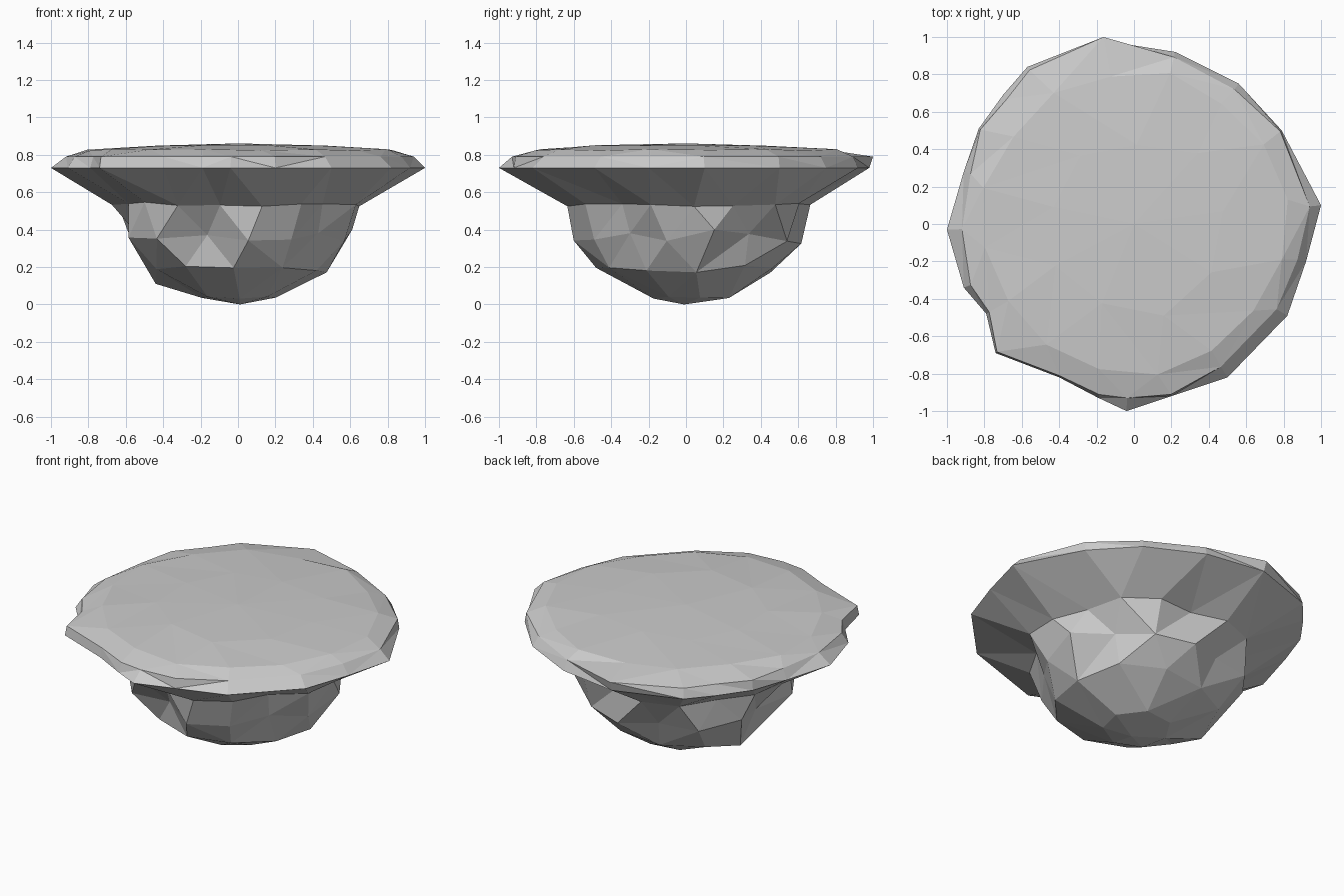
import bpy, bmesh, math, random

if "Cube" in bpy.data.objects:
    bpy.data.objects.remove(bpy.data.objects["Cube"])

random.seed(11)

# Outline of the island rim, seen from above
rim = [(1, .1), (.79, .5), (.56, .75), (.22, .92), (-.16, .98), (-.57, .84),
       (-.70, .69), (-.83, .51), (-.91, .28), (-1, -.03), (-.91, -.34),
       (-.79, -.48), (-.74, -.69), (-.40, -.82), (-.19, -.93), (-.04, -1),
       (.2, -.92), (.5, -.82), (.82, -.49), (.92, -.2)]
# Scale of the bevelled upper lip at each rim point
lip = [.94, .99, .96, .97, 1.02, .98, .97, .99, .96, .92,
       .96, .98, .99, .99, .98, .93, .99, .93, .93, .95]

bm = bmesh.new()


def loop(points):
    return [bm.verts.new(p) for p in points]


def round_ring(n, r, z, jr=0, jz=0, turn=0, cx=0, cy=0, notch=0):
    """Jittered ring; every third point is pushed in by notch."""
    pts = []
    for i in range(n):
        a = math.tau * (i + turn) / n
        k = r * (1 + random.uniform(-jr, jr)) - (notch if i % 3 == 1 else 0)
        pts.append((cx + k * math.cos(a), cy + k * math.sin(a),
                    z + random.uniform(-jz, jz)))
    return loop(pts)


def ang(v):
    return math.atan2(v.co.y, v.co.x) % math.tau


def bridge(lower, upper):
    """Zip two rings of different counts with triangles, by angle."""
    A, B = sorted(lower, key=ang), sorted(upper, key=ang)
    i = j = 0
    while i < len(A) or j < len(B):
        a, b = A[i % len(A)], B[j % len(B)]
        na = ang(A[(i + 1) % len(A)]) + (math.tau if i + 1 >= len(A) else 0)
        nb = ang(B[(j + 1) % len(B)]) + (math.tau if j + 1 >= len(B) else 0)
        if j >= len(B) or (i < len(A) and na <= nb):
            i += 1
            bm.faces.new((a, A[i % len(A)], b))
        else:
            j += 1
            bm.faces.new((a, B[j % len(B)], b))


def cap(ring, tip):
    v = bm.verts.new(tip)
    R = sorted(ring, key=ang)
    for i in range(len(R)):
        bm.faces.new((R[i], R[(i + 1) % len(R)], v))


# Rocky underside, from the bottom upward
foot = round_ring(7, .21, .035, .1, .01, .3, 0, .02)
belly = round_ring(11, .48, .19, .04, .02, .2, -.01, 0)
belly[5].co = (-.44, belly[5].co.y, .11)
waist = round_ring(15, .61, .36, .04, .04, .5, -.01, .02, .09)
neck = round_ring(18, .68, .535, .04, .012, .1, -.01, .02, .08)

# Wide rim, lip and gently domed ground
edge = loop([(x, y, .73) for x, y in rim])
upper = loop([(x * k, y * k, .79) for (x, y), k in zip(rim, lip)])
ground = round_ring(16, .81, .826, .03, .006, .4)
crown = round_ring(9, .47, .85, .1, .003, .2)

cap(foot, (.01, -.01, 0))
rings = [foot, belly, waist, neck, edge, upper, ground, crown]
for lo, hi in zip(rings, rings[1:]):
    bridge(lo, hi)
cap(crown, (0, 0, .861))

bmesh.ops.recalc_face_normals(bm, faces=bm.faces)
mesh = bpy.data.meshes.new("floating_island")
bm.to_mesh(mesh)
bm.free()
island = bpy.data.objects.new("floating_island", mesh)
bpy.context.collection.objects.link(island)
